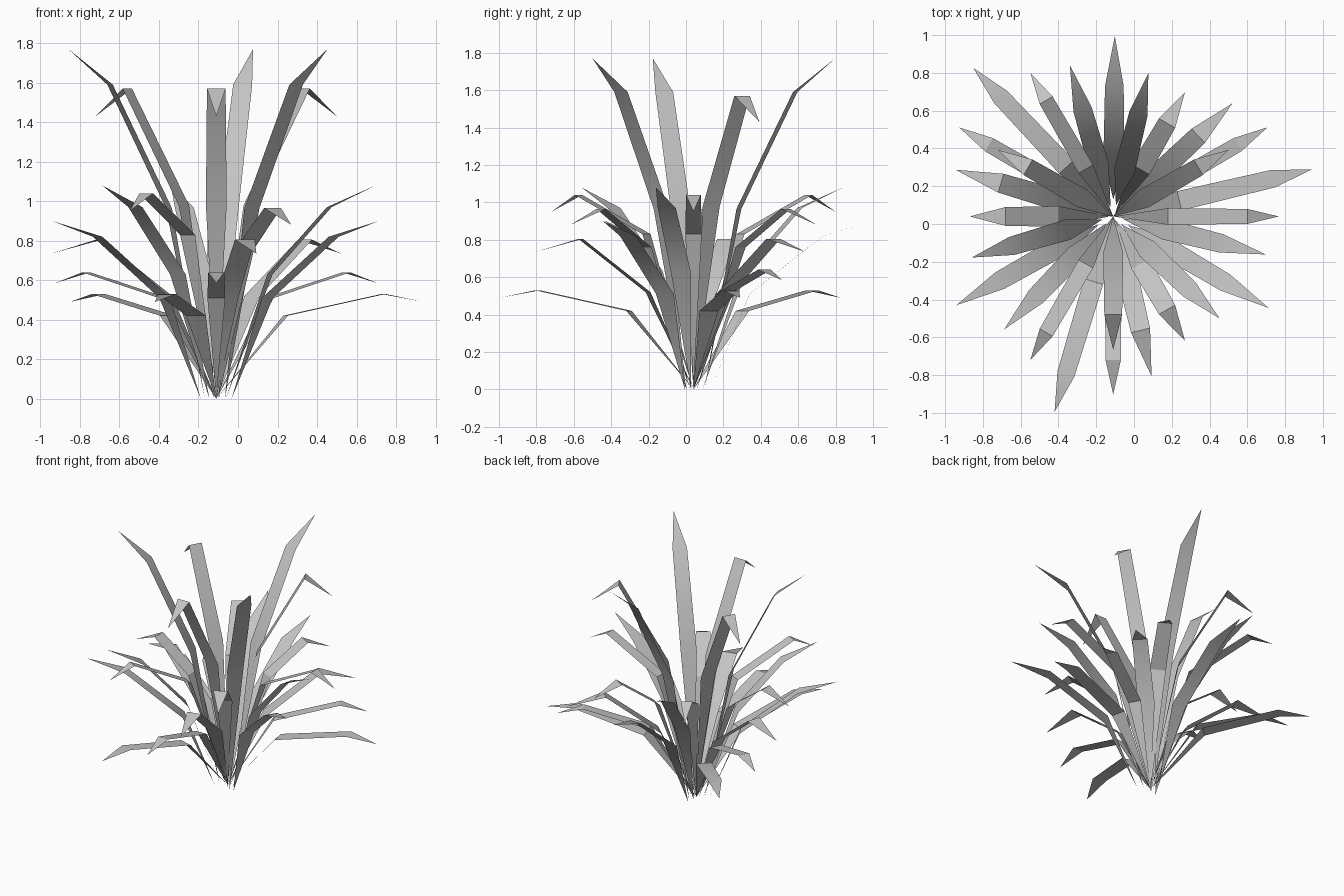
import bpy, bmesh, math
from mathutils import Vector

cube = bpy.data.objects.get("Cube")
if cube:
    bpy.data.objects.remove(cube)

# one plain grey for the whole plant
grey = bpy.data.materials.new("leaf_grey")
grey.use_nodes = True
colour = (0.55, 0.55, 0.55, 1)
grey.diffuse_color = colour
grey.node_tree.nodes["Principled BSDF"].inputs["Base Color"].default_value = colour

CENTRE = Vector((-0.11, 0.04, 0))


def leaf_mesh(name, base, middle, shoulder, tip, width):
    """Folded blade along +x: point, two cross edges, point."""
    bm = bmesh.new()

    def pair(p, w):
        return [bm.verts.new((p[0], s * w / 2, p[1])) for s in (-1, 1)]

    root = bm.verts.new((base, 0, 0))
    a, b = pair(middle, width)
    c, d = pair(shoulder, width * 0.9)
    end = bm.verts.new((tip[0], 0, tip[1]))
    for face in ((root, a, b), (a, c, d, b), (c, end, d)):
        bm.faces.new(face)
    mesh = bpy.data.meshes.new(name)
    bm.to_mesh(mesh)
    bm.free()
    mesh.materials.append(grey)
    return mesh


# name, angle, base radius, then (radius, height) of each fold and the tip, width
leaves = [
    ("spreading_leaf", 89.5, 0.09, (0.30, 0.51), (0.69, 0.82), (0.955, 0.90), 0.11),
    ("tall_leaf", 76.2, 0.06, (0.25, 0.965), (0.56, 1.59), (0.78, 1.77), 0.11),
    ("curled_leaf", 60, 0.02, (0.29, 0.76), (0.57, 0.965), (0.76, 0.88), 0.11),
    ("drooping_leaf", 43.5, 0, (0.25, 0.52), (0.62, 0.805), (0.87, 0.735), 0.115),
    ("low_leaf", 30, 0, (0.31, 0.51), (0.76, 0.64), (0.943, 0.585), 0.09),
    ("long_leaf", 13.3, 0, (0.36, 0.42), (0.87, 0.53), (1.08, 0.49), 0.105),
    ("arched_leaf", 0, 0, (0.29, 0.83), (0.71, 1.04), (0.877, 0.95), 0.088),
    ("rising_leaf", 106, 0.05, (0.28, 0.63), (0.59, 0.97), (0.832, 1.08), 0.11),
    ("hooked_leaf", 30, 0, (0.19, 0.98), (0.52, 1.57), (0.705, 1.43), 0.105),
]

# each leaf is repeated three times around the root
bpy.ops.object.select_all(action="DESELECT")
for name, angle, base, middle, shoulder, tip, width in leaves:
    mesh = leaf_mesh(name, base, middle, shoulder, tip, width)
    for turn in range(3):
        leaf = bpy.data.objects.new(f"{name}_{turn + 1}", mesh.copy())
        leaf.location = CENTRE
        leaf.rotation_euler.z = math.radians(angle + 120 * turn)
        bpy.context.collection.objects.link(leaf)
        leaf.select_set(True)
        bpy.context.view_layer.objects.active = leaf
    bpy.data.meshes.remove(mesh)
bpy.ops.object.shade_smooth_by_angle(angle=math.radians(30))
